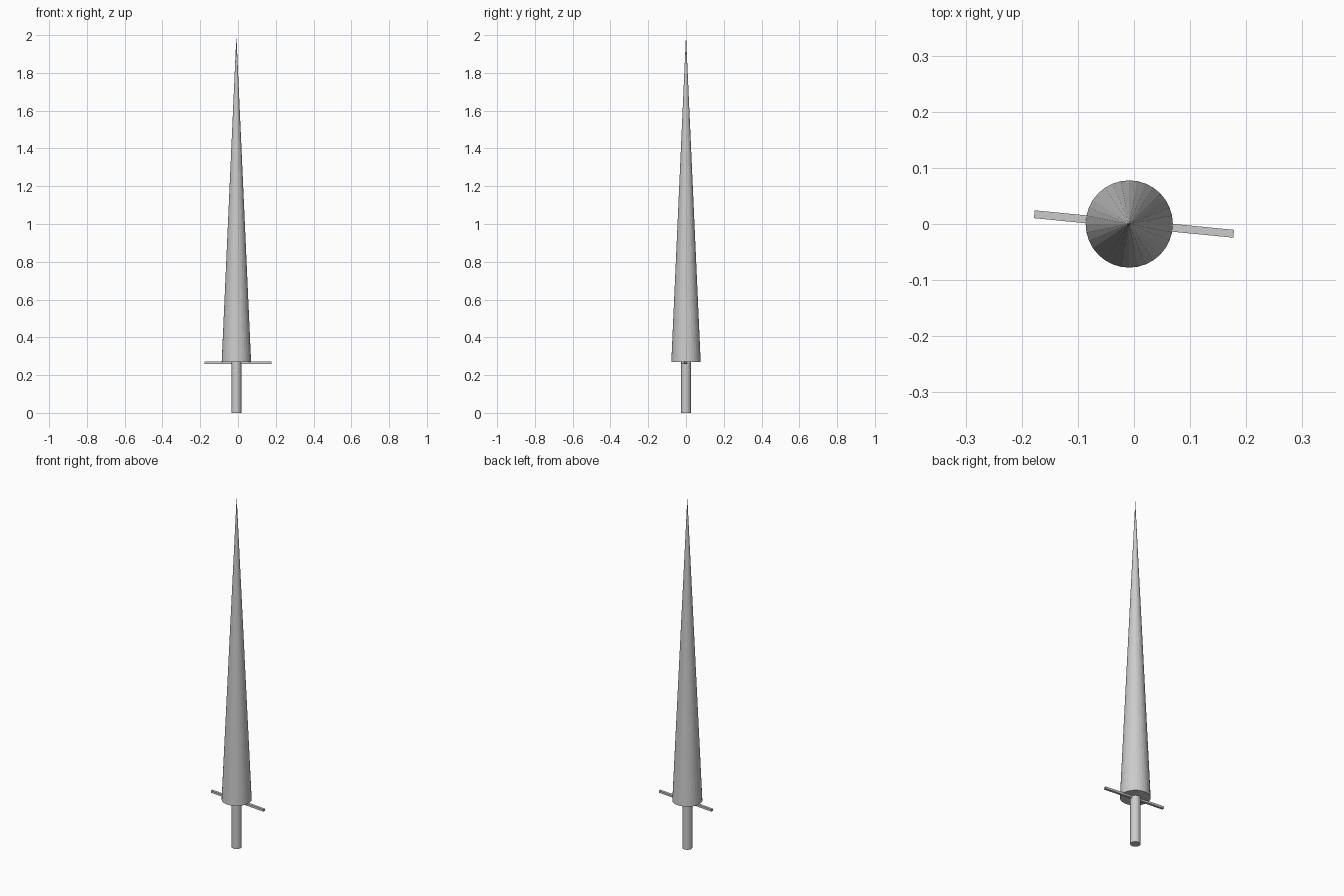
import bpy
import math

if "Cube" in bpy.data.objects:
    bpy.data.objects.remove(bpy.data.objects["Cube"])

CX = -0.0085   # axis of blade and handle
BASE = 0.27    # height of the blade's base


def finish(name):
    ob = bpy.context.object
    ob.name = name
    return ob


# Long conical blade
bpy.ops.mesh.primitive_cone_add(vertices=32, radius1=0.0777, radius2=0, depth=2 - BASE,
                                location=(CX, 0, (2 + BASE) / 2))
finish("blade")

# Cylindrical handle
bpy.ops.mesh.primitive_cylinder_add(vertices=32, radius=0.026, depth=BASE,
                                    location=(CX, 0, BASE / 2))
finish("handle")

# Thin crossguard, turned slightly about the vertical
bpy.ops.mesh.primitive_cube_add(size=1, location=(0, 0, 0.266),
                                rotation=(0, 0, math.radians(-5.6)))
guard = finish("crossguard")
guard.scale = (0.357, 0.014, 0.012)
bpy.ops.object.transform_apply(location=False, rotation=False, scale=True)
